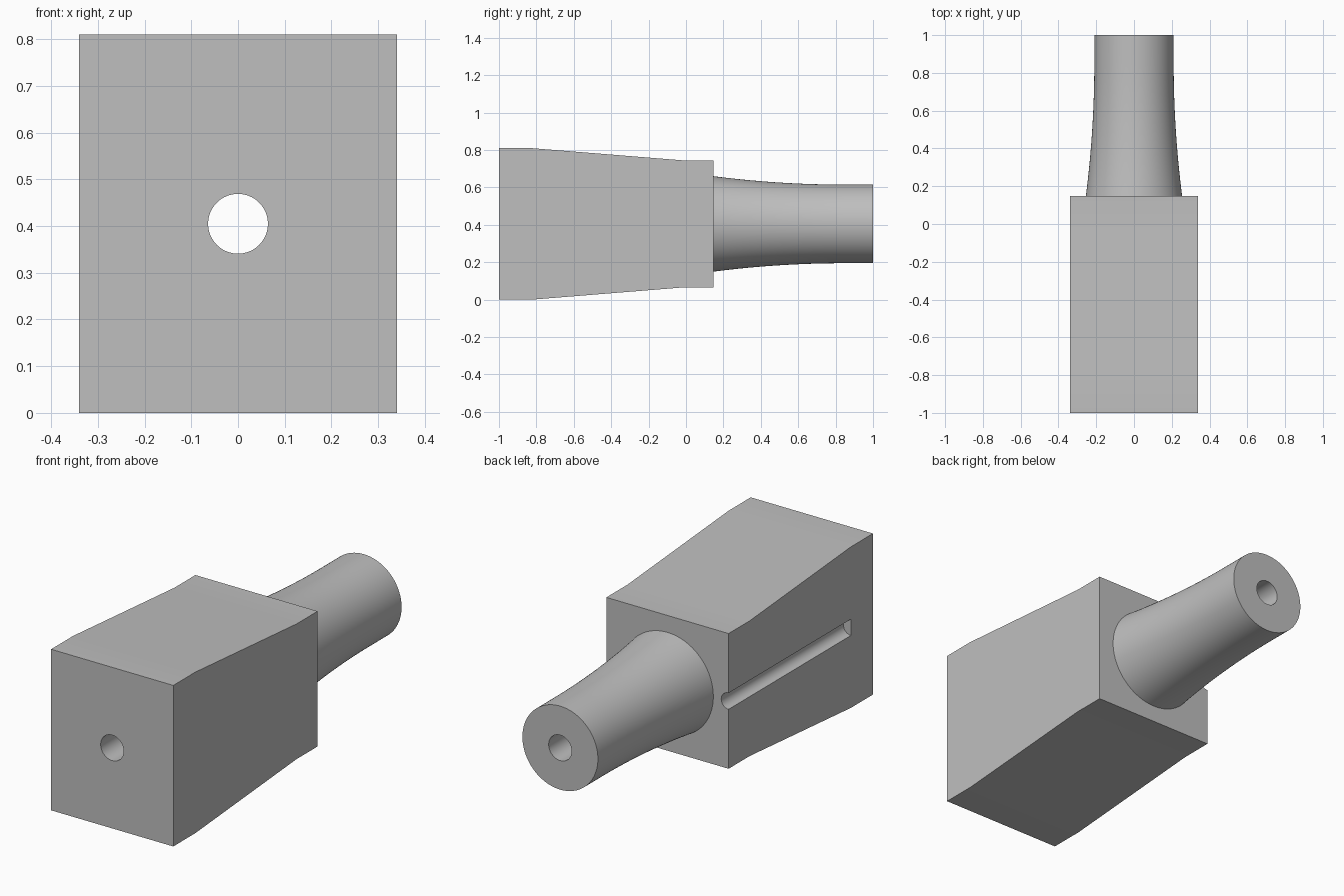
import bpy, bmesh, math
from mathutils import Matrix, Vector

if "Cube" in bpy.data.objects:
    bpy.data.objects.remove(bpy.data.objects["Cube"], do_unlink=True)

AXIS_Z = 0.405      # height of the centre line
SHOULDER = 0.147    # y where block meets spindle
HALF_W = 0.34
BORE = 0.064
SEGS = 96

grey = bpy.data.materials.new("plain grey")
grey.use_nodes = True
colour = (0.52, 0.52, 0.52, 1)
grey.diffuse_color = colour
grey.node_tree.nodes["Principled BSDF"].inputs["Base Color"].default_value = colour


def make_object(name, bm):
    bmesh.ops.recalc_face_normals(bm, faces=bm.faces)
    mesh = bpy.data.meshes.new(name)
    bm.to_mesh(mesh)
    bm.free()
    mesh.materials.append(grey)
    obj = bpy.data.objects.new(name, mesh)
    bpy.context.collection.objects.link(obj)
    return obj


def select_only(obj):
    bpy.ops.object.select_all(action='DESELECT')
    obj.select_set(True)
    bpy.context.view_layer.objects.active = obj


def smooth(obj):
    select_only(obj)
    bpy.ops.object.shade_smooth_by_angle(angle=math.radians(30))


def cutter(name, radius, x, y0, y1):
    """Cylinder along y, used only for cutting."""
    bm = bmesh.new()
    place = Matrix.Translation((x, (y0 + y1) / 2, AXIS_Z)) @ Matrix.Rotation(math.pi / 2, 4, 'X')
    bmesh.ops.create_cone(bm, cap_ends=True, segments=SEGS, radius1=radius,
                          radius2=radius, depth=y1 - y0, matrix=place)
    obj = make_object(name, bm)
    obj.hide_render = True
    return obj


def cut(obj, tool):
    mod = obj.modifiers.new("cut", 'BOOLEAN')
    mod.operation = 'DIFFERENCE'
    mod.solver = 'EXACT'
    mod.object = tool
    select_only(obj)
    bpy.ops.object.modifier_apply(modifier=mod.name)
    bpy.data.objects.remove(tool, do_unlink=True)


# Tapered block: side profile (y, half height) extruded across x
upper = [(-1, 0.405), (-0.825, 0.405), (-0.02, 0.34), (SHOULDER, 0.34)]
outline = [(y, AXIS_Z + h) for y, h in upper] + [(y, AXIS_Z - h) for y, h in reversed(upper)]
bm = bmesh.new()
side = bm.faces.new([bm.verts.new((-HALF_W, y, z)) for y, z in outline])
ext = bmesh.ops.extrude_face_region(bm, geom=[side], use_keep_orig=True)
moved = [v for v in ext["geom"] if isinstance(v, bmesh.types.BMVert)]
bmesh.ops.translate(bm, verts=moved, vec=Vector((2 * HALF_W, 0, 0)))
block = make_object("tapered_block", bm)

# Through bore and the half-round groove in one side
cut(block, cutter("bore_cutter", BORE, 0, -1.2, 0.4))
cut(block, cutter("groove_cutter", 0.041, -HALF_W, -0.825, 0.4))
smooth(block)

# Flared hollow spindle: outer curve, end ring, inner bore, spun about the axis
END_R, FLARE, STRAIGHT = 0.21, 0.045, 0.85
steps = 16
profile = [(BORE, 1.0), (END_R, 1.0)]
for i in range(steps + 1):
    t = i / steps
    profile.append((END_R + FLARE * t * t, STRAIGHT + (SHOULDER - STRAIGHT) * t))
bm = bmesh.new()
rings = []
for r, y in [(BORE, SHOULDER)] + profile:
    rings.append([bm.verts.new((r * math.cos(a), y, AXIS_Z + r * math.sin(a)))
                  for a in (2 * math.pi * k / SEGS for k in range(SEGS))])
for a, b in zip(rings, rings[1:] + rings[:1]):
    for k in range(SEGS):
        n = (k + 1) % SEGS
        bm.faces.new((a[k], a[n], b[n], b[k]))
spindle = make_object("flared_spindle", bm)
smooth(spindle)
